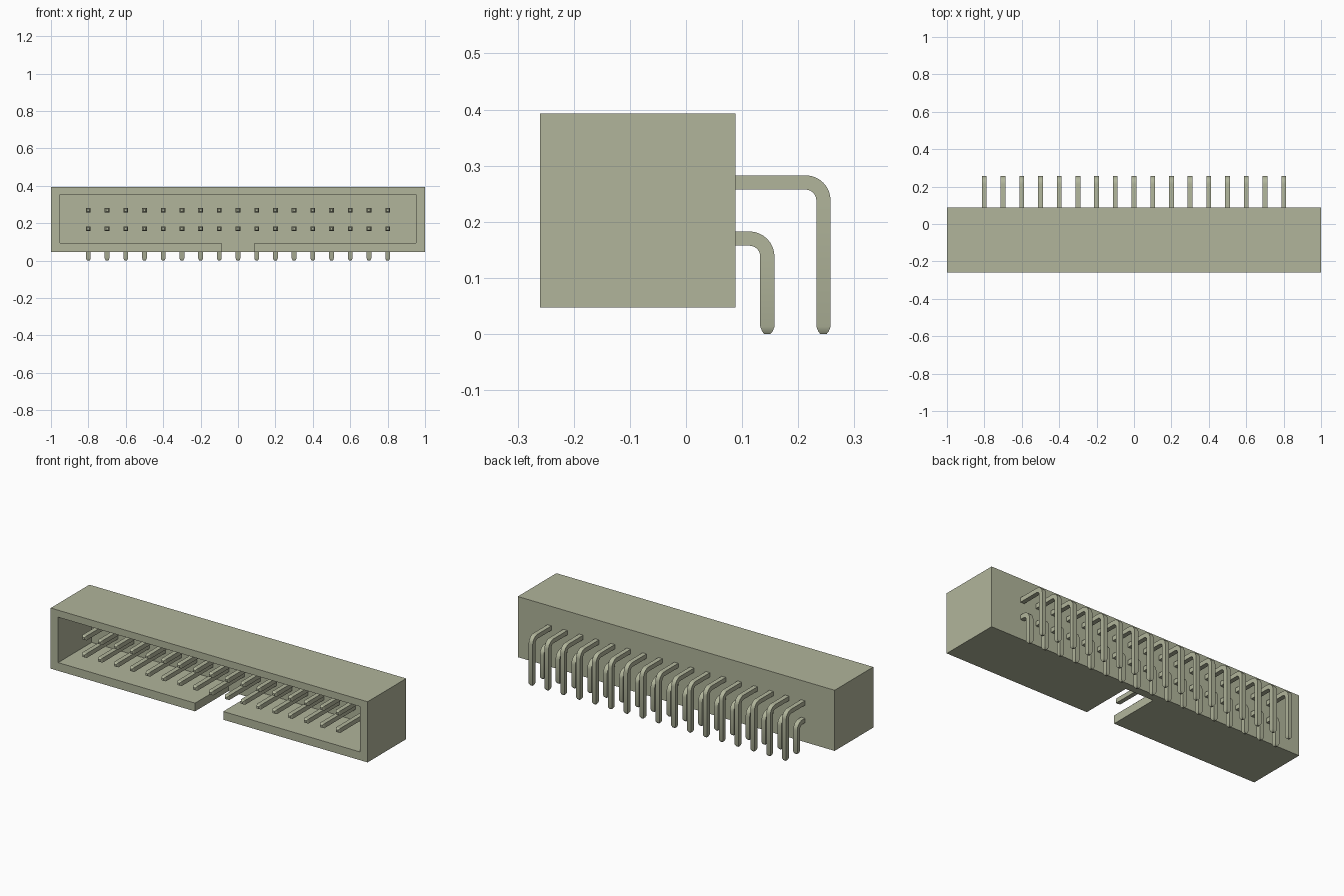
import bpy, bmesh, math
from mathutils import Vector

cube = bpy.data.objects.get("Cube")
if cube:
    bpy.data.objects.remove(cube, do_unlink=True)

mat = bpy.data.materials.new("grey_olive_plastic")
colour = (0.44, 0.462, 0.328, 1)
mat.use_nodes = True
mat.diffuse_color = colour
mat.node_tree.nodes["Principled BSDF"].inputs["Base Color"].default_value = colour


def finish(bm, name):
    """Turn a bmesh into a coloured object."""
    bmesh.ops.recalc_face_normals(bm, faces=bm.faces)
    mesh = bpy.data.meshes.new(name)
    bm.to_mesh(mesh)
    bm.free()
    mesh.materials.append(mat)
    obj = bpy.data.objects.new(name, mesh)
    bpy.context.collection.objects.link(obj)
    return obj


def prism(name, outline, y0, y1):
    """Extrude an (x, z) outline along y."""
    bm = bmesh.new()
    face = bm.faces.new([bm.verts.new((x, y0, z)) for x, z in outline])
    new = bmesh.ops.extrude_face_region(bm, geom=[face])["geom"]
    moved = [v for v in new if isinstance(v, bmesh.types.BMVert)]
    bmesh.ops.translate(bm, verts=moved, vec=(0, y1 - y0, 0))
    return finish(bm, name)


# Housing: a block hollowed from the front, with a key notch in its floor
FRONT, BACK, BOTTOM, TOP = -0.26, 0.088, 0.047, 0.393
housing = prism("housing", [(-1, BOTTOM), (1, BOTTOM), (1, TOP), (-1, TOP)], FRONT, BACK)
half_cavity = [(0.089, 0), (0.089, 0.094), (0.953, 0.094), (0.953, 0.353)]
cavity = half_cavity + [(-x, z) for x, z in reversed(half_cavity)]
cutter = prism("cavity_cutter", cavity, FRONT - 0.1, 0.042)
cutter.hide_render = True
cut = housing.modifiers.new("hollow", 'BOOLEAN')
cut.object, cut.operation, cut.solver = cutter, 'DIFFERENCE', 'EXACT'
bpy.context.view_layer.objects.active = housing
bpy.ops.object.modifier_apply(modifier=cut.name)
bpy.data.objects.remove(cutter, do_unlink=True)

# Pins: a square section swept along a right-angle path with tapered ends
HALF, BEND, STEPS = 0.0127, 0.032, 8


def pin_mesh(name, leg_y, row_z):
    tip = FRONT + 0.008
    rings = [(tip, row_z, 0, 0.5), (tip + 0.012, row_z, 0, 1)]
    for i in range(STEPS + 1):
        a = math.pi / 2 * i / STEPS
        rings.append((leg_y - BEND + BEND * math.sin(a),
                      row_z - BEND + BEND * math.cos(a), a, 1))
    rings += [(leg_y, z, math.pi / 2, s) for z, s in ((0.013, 1), (0.005, 0.75), (0, 0.45))]
    bm = bmesh.new()
    loops = []
    for y, z, a, scale in rings:
        side = Vector((0, math.sin(a), math.cos(a))) * HALF * scale
        across = Vector((HALF * scale, 0, 0))
        c = Vector((0, y, z))
        loops.append([bm.verts.new(c + across * u + side * v)
                      for u, v in ((-1, -1), (1, -1), (1, 1), (-1, 1))])
    for a, b in zip(loops, loops[1:]):
        for k in range(4):
            n = (k + 1) % 4
            bm.faces.new((a[k], a[n], b[n], b[k]))
    bm.faces.new(loops[0])
    bm.faces.new(loops[-1])
    obj = finish(bm, name)
    bpy.ops.object.select_all(action='DESELECT')
    obj.select_set(True)
    bpy.context.view_layer.objects.active = obj
    bpy.ops.object.shade_smooth_by_angle(angle=math.radians(25))
    return obj


# Two rows of seventeen pins
for row, leg_y, row_z in (("lower", 0.145, 0.17), ("upper", 0.245, 0.27)):
    first = pin_mesh(row + "_pin_1", leg_y, row_z)
    for i in range(17):
        pin = first if i == 0 else first.copy()
        pin.name = f"{row}_pin_{i + 1}"
        pin.location.x = -0.8 + 0.1 * i
        if i:
            bpy.context.collection.objects.link(pin)
